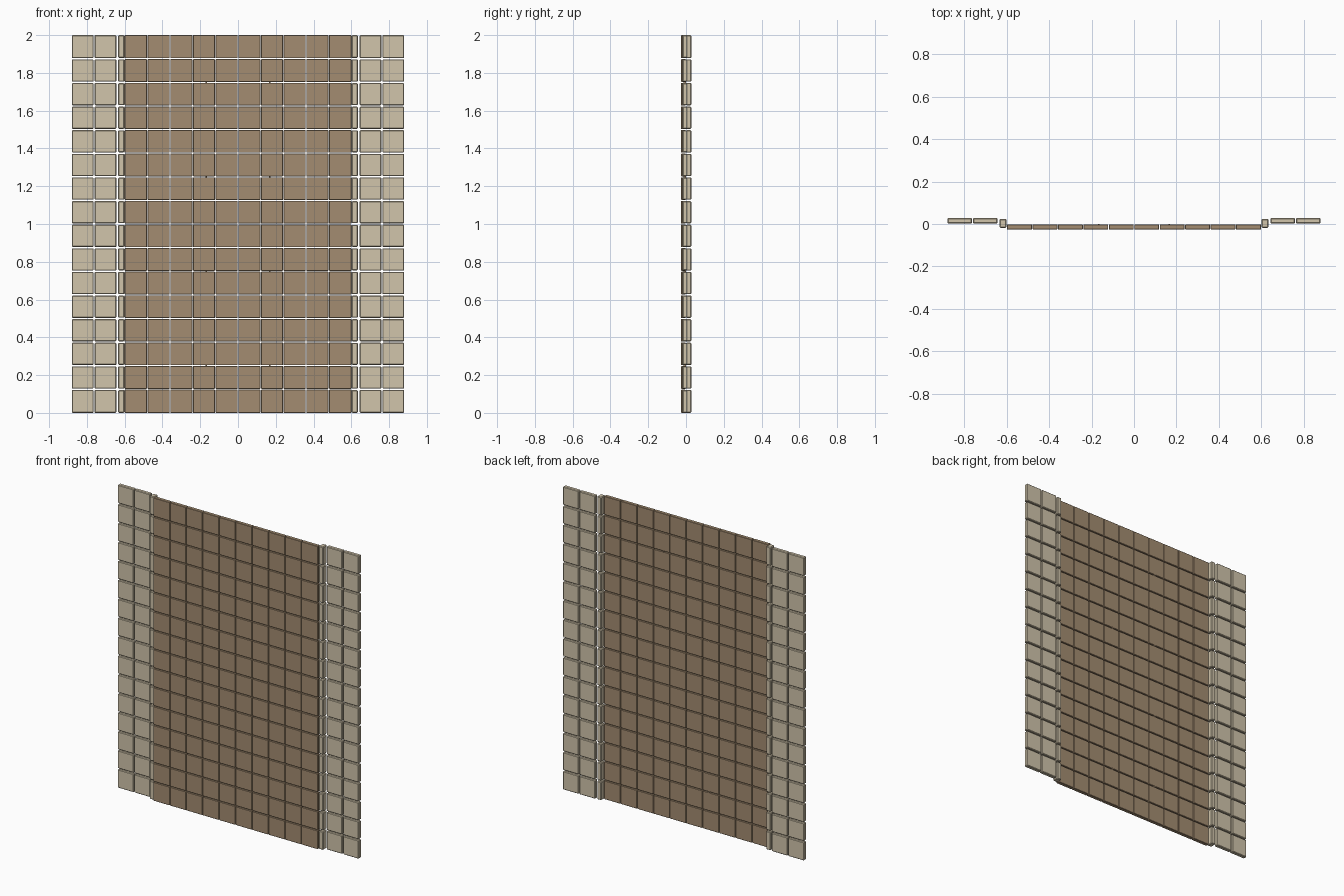
import bpy
import bmesh
from mathutils import Matrix

cube = bpy.data.objects.get("Cube")
if cube:
    bpy.data.objects.remove(cube, do_unlink=True)

ROWS = 16
PITCH = 2.0 / ROWS


def material(name, rgb):
    mat = bpy.data.materials.new(name)
    mat.use_nodes = True
    mat.diffuse_color = (*rgb, 1)
    bsdf = next(n for n in mat.node_tree.nodes if n.type == 'BSDF_PRINCIPLED')
    bsdf.inputs["Base Color"].default_value = (*rgb, 1)
    return mat


def add_box(bm, lo, hi):
    size = [b - a for a, b in zip(lo, hi)]
    mid = [(a + b) / 2 for a, b in zip(lo, hi)]
    bmesh.ops.create_cube(bm, size=1, matrix=Matrix.Translation(mid) @ Matrix.Diagonal((*size, 1)))


def finish(name, bm, mat, bevel=0):
    if bevel:
        bmesh.ops.bevel(bm, geom=bm.edges[:], offset=bevel, segments=1, affect='EDGES')
    mesh = bpy.data.meshes.new(name)
    bm.to_mesh(mesh)
    bm.free()
    mesh.materials.append(mat)
    obj = bpy.data.objects.new(name, mesh)
    bpy.context.collection.objects.link(obj)


def tile_grid(name, x0, x1, columns, y0, y1, gap_x, gap_z, bevel, mat):
    """Rows of separate tiles; gaps only fall between neighbours."""
    bm = bmesh.new()
    step = (x1 - x0) / columns
    for c in range(columns):
        left = x0 + c * step + (gap_x / 2 if c else 0)
        right = x0 + (c + 1) * step - (gap_x / 2 if c < columns - 1 else 0)
        for r in range(ROWS):
            bottom = r * PITCH + (gap_z / 2 if r else 0)
            top = (r + 1) * PITCH - (gap_z / 2 if r < ROWS - 1 else 0)
            add_box(bm, (left, y0, bottom), (right, y1, top))
    finish(name, bm, mat, bevel)


brown = material("warm brown", (0.37, 0.265, 0.165))
cream = material("pale stone", (0.64, 0.56, 0.41))

# Central field of tiles
tile_grid("center_tiles", -0.6, 0.6, 10, -0.026, -0.002, 0.003, 0.005, 0.002, brown)

# Raised edging and outer tiles on both sides
for side, s in (("left", 1), ("right", -1)):
    a, b = sorted((s * 0.602, s * 0.634))
    tile_grid(side + "_edging", a, b, 1, -0.018, 0.024, 0, 0.008, 0.004, cream)
    a, b = sorted((s * 0.644, s * 0.88))
    tile_grid(side + "_border_tiles", a, b, 2, 0.002, 0.028, 0.005, 0.007, 0.004, cream)

# Small pins in the joints of the central field
bm = bmesh.new()
for x in (-0.167, 0.167):
    for z in (0.25, 0.75, 1.25, 1.75):
        add_box(bm, (x - 0.004, -0.012, z - 0.004), (x + 0.004, 0.001, z + 0.004))
finish("joint_pins", bm, brown)
